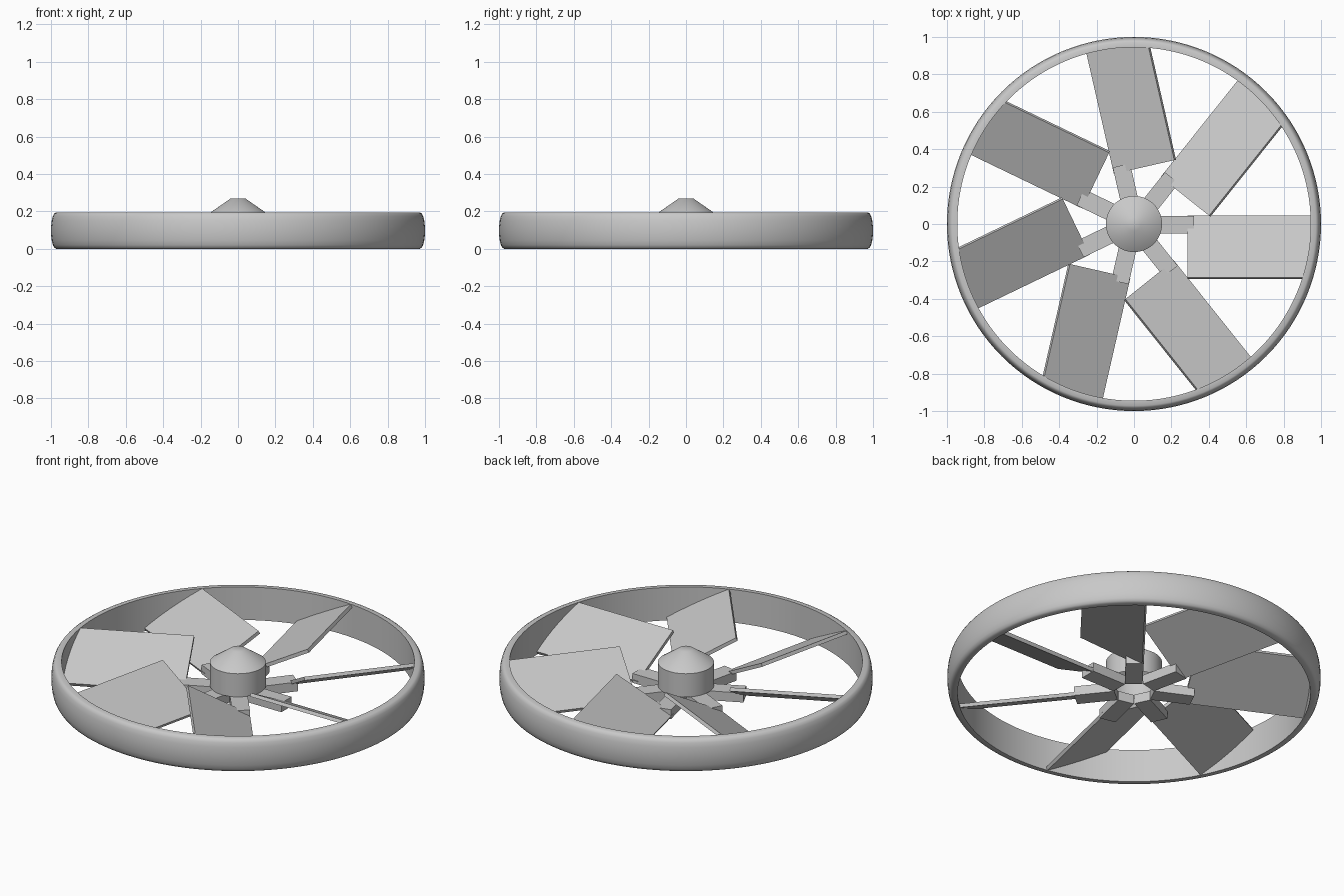
import bpy, bmesh
from math import radians, cos, sin, tau, sqrt
from mathutils import Matrix, Vector

if "Cube" in bpy.data.objects:
    bpy.data.objects.remove(bpy.data.objects["Cube"], do_unlink=True)

# One neutral grey for everything
grey = bpy.data.materials.new("grey")
grey.use_nodes = True
COLOUR = (0.58, 0.58, 0.58, 1)
grey.diffuse_color = COLOUR
grey.node_tree.nodes["Principled BSDF"].inputs["Base Color"].default_value = COLOUR

COUNT = 7


def finish(bm, name, smooth=False):
    bmesh.ops.recalc_face_normals(bm, faces=bm.faces)
    mesh = bpy.data.meshes.new(name)
    bm.to_mesh(mesh)
    bm.free()
    mesh.materials.append(grey)
    obj = bpy.data.objects.new(name, mesh)
    bpy.context.collection.objects.link(obj)
    if smooth:
        bpy.ops.object.select_all(action="DESELECT")
        obj.select_set(True)
        bpy.context.view_layer.objects.active = obj
        bpy.ops.object.shade_smooth_by_angle(angle=radians(35))
    return obj


def lathe(name, profile, steps, closed):
    """Spin a (radius, height) profile about z."""
    bm = bmesh.new()
    verts = [bm.verts.new((r, 0, z)) for r, z in profile]
    pairs = list(zip(verts, verts[1:]))
    if closed:
        pairs.append((verts[-1], verts[0]))
    edges = [bm.edges.new(p) for p in pairs]
    bmesh.ops.spin(bm, geom=verts + edges, cent=(0, 0, 0), axis=(0, 0, 1),
                   angle=tau, steps=steps, use_duplicate=False)
    bmesh.ops.remove_doubles(bm, verts=bm.verts, dist=0.0005)
    return finish(bm, name, True)


# Outer ring: straight inner wall, softly bulged outer wall
half = [(0.945, 0), (0.972, 0), (0.982, 0.006), (0.99, 0.02), (0.996, 0.045), (1.0, 0.08)]
HEIGHT = 0.195
lathe("outer_ring", half + [(r, HEIGHT - z) for r, z in reversed(half)], 128, True)

# Hub: open-bottomed cap with a blunt cone on top
lathe("hub", [(0.15, 0.055), (0.15, 0.192), (0.038, 0.27), (0, 0.27)], 64, False)

# Spoke blocks: inner ends meet corner to corner around the open hub
INNER, OUTER, WIDTH, DEPTH = 0.1, 0.32, 0.095, 0.055
# Blades: pitched plates whose outer ends follow the ring
ROOT, TIP, CHORD, THICK, PITCH = 0.285, 0.955, 0.375, 0.02, radians(28)
SEGMENTS = 10

for i in range(COUNT):
    turn = Matrix.Rotation(tau * i / COUNT, 4, "Z")

    bm = bmesh.new()
    place = Matrix.Translation(((INNER + OUTER) / 2, -0.004, DEPTH / 2))
    size = Matrix.Diagonal((OUTER - INNER, WIDTH, DEPTH, 1))
    bmesh.ops.create_cube(bm, size=1, matrix=turn @ place @ size)
    finish(bm, f"spoke_{i + 1}")

    bm = bmesh.new()
    tilt = Matrix.Translation((0, -0.125, HEIGHT / 2)) @ Matrix.Rotation(-PITCH, 4, "X")
    rows = []
    for s in range(SEGMENTS + 1):
        across = CHORD * (s / SEGMENTS - 0.5)
        row = []
        for outer, side in ((0, -1), (1, -1), (1, 1), (0, 1)):
            p = tilt @ Vector((ROOT, across, side * THICK / 2))
            if outer:
                p.x = sqrt(TIP ** 2 - p.y ** 2)
            row.append(bm.verts.new(turn @ p))
        rows.append(row)
    for a, b in zip(rows, rows[1:]):
        for k in range(4):
            n = (k + 1) % 4
            bm.faces.new((a[k], a[n], b[n], b[k]))
    bm.faces.new(rows[0])
    bm.faces.new(rows[-1])
    finish(bm, f"blade_{i + 1}")
